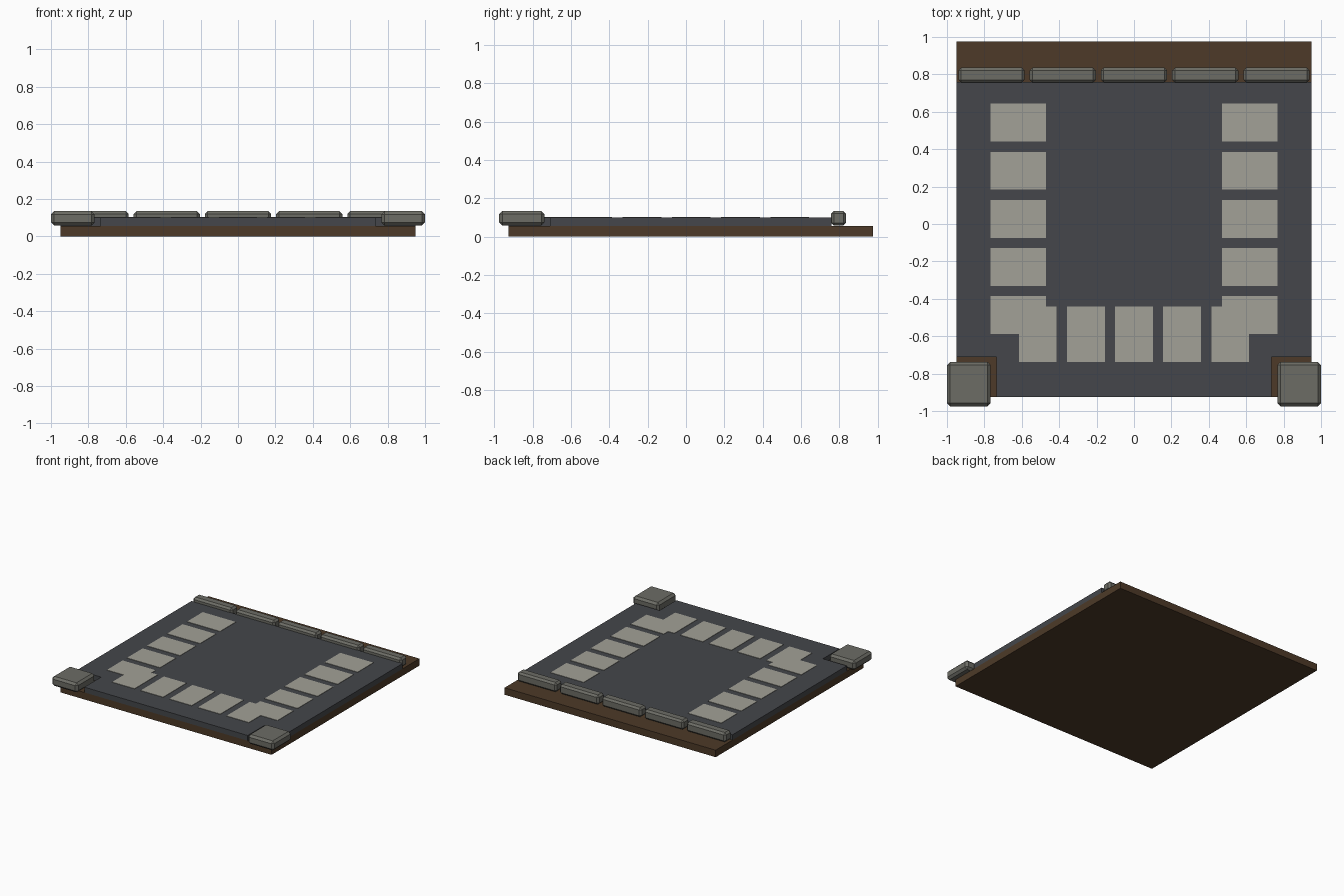
import bpy, bmesh
from mathutils import Matrix

if "Cube" in bpy.data.objects:
    bpy.data.objects.remove(bpy.data.objects["Cube"])


def material(name, rgb):
    m = bpy.data.materials.new(name)
    m.diffuse_color = (*rgb, 1)
    m.use_nodes = True
    m.node_tree.nodes["Principled BSDF"].inputs["Base Color"].default_value = m.diffuse_color
    return m


DIRT = material("dirt", (0.075, 0.042, 0.021))
ASPHALT = material("asphalt", (0.058, 0.062, 0.069))
STONE = material("stone", (0.15, 0.15, 0.13))
PAINT = material("paint", (0.36, 0.355, 0.31))


def finish(bm, name, mat):
    bmesh.ops.recalc_face_normals(bm, faces=bm.faces)
    me = bpy.data.meshes.new(name)
    bm.to_mesh(me)
    bm.free()
    me.materials.append(mat)
    ob = bpy.data.objects.new(name, me)
    bpy.context.collection.objects.link(ob)
    return ob


def box(name, mat, x, y, z, chamfer=0):
    """Box from (min, max) ranges, optionally with chamfered edges."""
    bm = bmesh.new()
    size = [r[1] - r[0] for r in (x, y, z)]
    mid = [(r[0] + r[1]) / 2 for r in (x, y, z)]
    bmesh.ops.create_cube(bm, size=1, matrix=Matrix.Translation(mid) @ Matrix.Diagonal((*size, 1)))
    if chamfer:
        bmesh.ops.bevel(bm, geom=bm.edges[:], offset=chamfer, segments=1,
                        affect='EDGES', profile=0.5)
    return finish(bm, name, mat)


BASE_TOP, ROAD_TOP, STONE_TOP = 0.057, 0.1, 0.135

# Earth base
box("earth_base", DIRT, (-0.95, 0.95), (-0.925, 0.975), (0, BASE_TOP))

# Road slab with notched front corners
half = [(0.735, -0.925), (0.735, -0.71), (0.95, -0.71), (0.95, 0.76)]
outline = half + [(-x, y) for x, y in reversed(half)]
bm = bmesh.new()
face = bm.faces.new([bm.verts.new((x, y, BASE_TOP)) for x, y in outline])
ext = bmesh.ops.extrude_face_region(bm, geom=[face], use_keep_orig=True)
bmesh.ops.translate(bm, vec=(0, 0, ROAD_TOP - BASE_TOP),
                    verts=[v for v in ext["geom"] if isinstance(v, bmesh.types.BMVert)])
finish(bm, "road_slab", ASPHALT)

# Crossing stripes: two side columns and a front row
PAINT_Z = (ROAD_TOP - 0.002, ROAD_TOP + 0.003)
for i in range(5):
    y = 0.542 - i * 0.2573
    for side in (-1, 1):
        cx = side * 0.619
        box("side_stripe", PAINT, (cx - 0.149, cx + 0.149), (y - 0.101, y + 0.101), PAINT_Z)
    x = (i - 2) * 0.2573
    box("front_stripe", PAINT, (x - 0.101, x + 0.101), (-0.739, -0.441), PAINT_Z)

# Row of kerb stones along the back
for i in range(5):
    x = (i - 2) * 0.381
    box("kerb_stone", STONE, (x - 0.177, x + 0.177), (0.756, 0.836), (BASE_TOP + 0.001, STONE_TOP), 0.015)

# Front corner stones
for side in (-1, 1):
    cx = side * 0.883
    box("corner_stone", STONE, (cx - 0.117, cx + 0.117), (-0.975, -0.738),
        (BASE_TOP + 0.001, STONE_TOP), 0.017)
